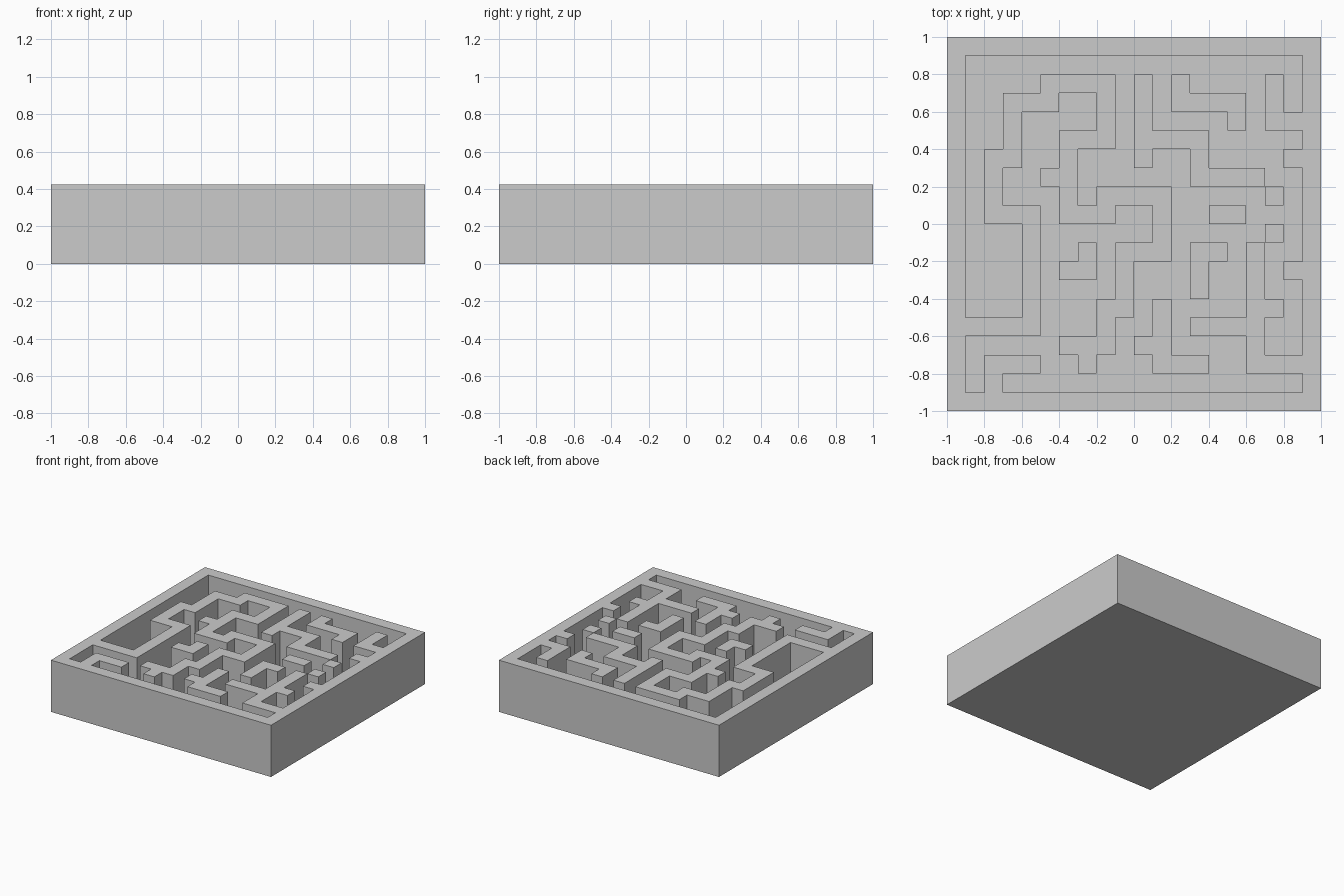
import bpy, bmesh

if "Cube" in bpy.data.objects:
    bpy.data.objects.remove(bpy.data.objects["Cube"])

N, CELL = 20, 0.1          # 20 x 20 cells
FLOOR, TOP = 0.025, 0.425  # tray floor and wall top heights

# Wall runs as (column, row) cell corners, counted from the front-left
paths = [
    # outer frame
    [(0, 0), (19, 0), (19, 19), (0, 19), (0, 0)],
    # long winding wall joined to the left side
    [(0, 4), (4, 4), (4, 10), (2, 10), (2, 13), (3, 13), (3, 16), (5, 16), (5, 17),
     (8, 17), (8, 14), (6, 14), (6, 10), (8, 10), (8, 11), (11, 11), (11, 8), (9, 8),
     (9, 5), (8, 5), (8, 3), (6, 3)],
    [(7, 3), (7, 2)], [(5, 12), (6, 12)],
    # stubs joined to the frame
    [(2, 0), (2, 2), (4, 2)],
    [(19, 2), (16, 2), (16, 8)], [(13, 4), (16, 4)], [(17, 5), (16, 5)],
    [(17, 9), (17, 9)], [(18, 7), (19, 7)], [(18, 13), (19, 13)],
    [(19, 15), (17, 15), (17, 17)],
    # free-standing walls
    [(10, 13), (10, 17)], [(10, 14), (13, 14), (13, 12), (16, 12)], [(17, 11), (17, 11)],
    [(12, 17), (12, 16), (15, 16), (15, 15)],
    [(14, 10), (15, 10)],
    [(13, 6), (13, 8), (14, 8)],
    [(6, 7), (7, 7), (7, 8)],
    [(11, 5), (11, 2), (13, 2)], [(10, 3), (11, 3)],
]

# Fill the cells along every run
walls = set()
for path in paths:
    for (c0, r0), (c1, r1) in zip(path, path[1:]):
        for c in range(min(c0, c1), max(c0, c1) + 1):
            for r in range(min(r0, r1), max(r0, r1) + 1):
                walls.add((c, r))

bm = bmesh.new()


def quad(*pts):
    """Face from (column, row, height) corners."""
    bm.faces.new([bm.verts.new((c * CELL - 1, r * CELL - 1, z)) for c, r, z in pts])


# Wall tops, tray floor and wall sides
for c in range(N):
    for r in range(N):
        solid = (c, r) in walls
        z = TOP if solid else FLOOR
        ring = [(c, r), (c + 1, r), (c + 1, r + 1), (c, r + 1)]
        quad(*[(a, b, z) for a, b in ring])
        if not solid:
            continue
        for i, (dc, dr) in enumerate([(0, -1), (1, 0), (0, 1), (-1, 0)]):
            nc, nr = c + dc, r + dr
            if (nc, nr) in walls:
                continue
            low = FLOOR if 0 <= nc < N and 0 <= nr < N else 0.0
            p, q = ring[i], ring[(i + 1) % 4]
            quad((*p, low), (*q, low), (*q, TOP), (*p, TOP))

# Flat underside
for c in range(N):
    for r in range(N):
        quad((c, r, 0), (c, r + 1, 0), (c + 1, r + 1, 0), (c + 1, r, 0))

bmesh.ops.remove_doubles(bm, verts=bm.verts, dist=1e-4)
mesh = bpy.data.meshes.new("maze_tray")
bm.to_mesh(mesh)
bm.free()
bpy.context.collection.objects.link(bpy.data.objects.new("maze_tray", mesh))
